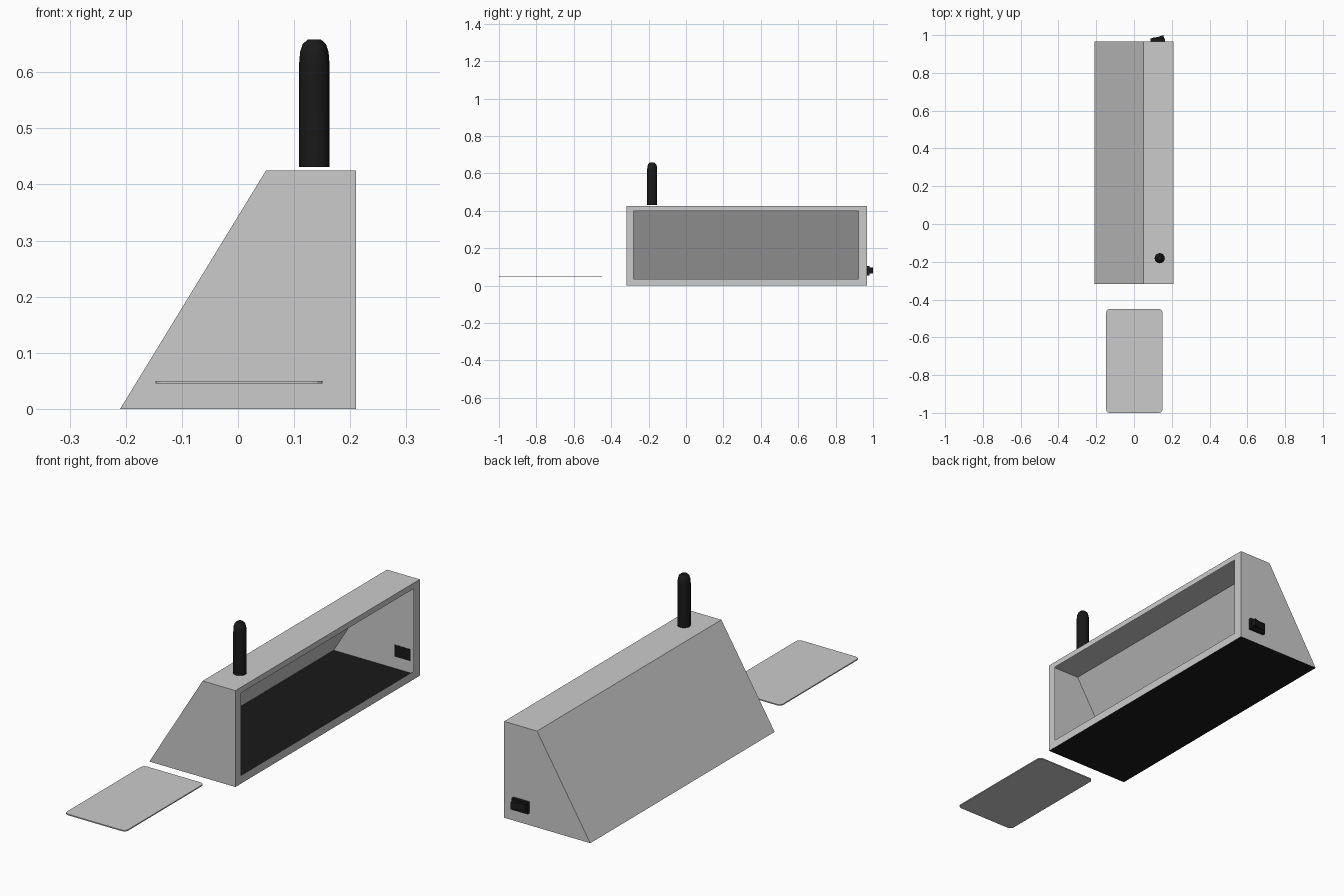
import bpy, bmesh, math

if "Cube" in bpy.data.objects:
    bpy.data.objects.remove(bpy.data.objects["Cube"])

black = bpy.data.materials.new("black")
black.diffuse_color = (0.01, 0.01, 0.01, 1)
black.use_nodes = True
black.node_tree.nodes["Principled BSDF"].inputs["Base Color"].default_value = black.diffuse_color
grey = bpy.data.materials.new("grey")


def finish(bm, name, mats=()):
    me = bpy.data.meshes.new(name)
    bm.to_mesh(me)
    bm.free()
    ob = bpy.data.objects.new(name, me)
    bpy.context.collection.objects.link(ob)
    for m in mats:
        me.materials.append(m)
    return ob


def prism(bm, outline, z0, z1):
    """Extrude an xy outline from z0 to z1."""
    f = bm.faces.new([bm.verts.new((x, y, z0)) for x, y in outline])
    r = bmesh.ops.extrude_face_region(bm, geom=[f])
    for v in r["geom"]:
        if isinstance(v, bmesh.types.BMVert):
            v.co.z = z1
    bmesh.ops.recalc_face_normals(bm, faces=bm.faces)


# Housing: thin sheet shell with a sloped back, black floor and framed opening at +x
bm = bmesh.new()
Y0, Y1 = -0.318, 0.967
profile = [(-0.21, 0), (0.21, 0), (0.21, 0.425), (0.05, 0.425)]
front = [bm.verts.new((x, Y0, z)) for x, z in profile]
back = [bm.verts.new((x, Y1, z)) for x, z in profile]
bm.faces.new(front)
bm.faces.new(back[::-1])
for i in (0, 2, 3):
    j = (i + 1) % 4
    f = bm.faces.new((front[j], front[i], back[i], back[j]))
    f.material_index = 1 if i == 0 else 0
outer = [front[1], back[1], back[2], front[2]]
inner = [bm.verts.new((0.21, y, z)) for y, z in
         [(-0.28, 0.036), (0.922, 0.036), (0.922, 0.4), (-0.28, 0.4)]]
for i in range(4):
    j = (i + 1) % 4
    bm.faces.new((outer[i], outer[j], inner[j], inner[i]))
finish(bm, "housing", [grey, black])

# Antenna: domed rod standing just above the top
bm = bmesh.new()
R, SIDES = 0.027, 16
rings = [(R, 0.431), (R, 0.616), (0.94 * R, 0.636), (0.77 * R, 0.65), (0.45 * R, 0.658)]
loops = [[bm.verts.new((0.136 + r * math.cos(2 * math.pi * k / SIDES),
                        -0.181 + r * math.sin(2 * math.pi * k / SIDES), z))
          for k in range(SIDES)] for r, z in rings]
for a, b in zip(loops, loops[1:]):
    for k in range(SIDES):
        n = (k + 1) % SIDES
        bm.faces.new((a[k], a[n], b[n], b[k]))
bm.faces.new(loops[0][::-1])
bm.faces.new(loops[-1])
antenna = finish(bm, "antenna", [black])
bpy.context.view_layer.objects.active = antenna
antenna.select_set(True)
bpy.ops.object.shade_smooth_by_angle(angle=math.radians(40))
antenna.select_set(False)

# Loose flat plate with rounded corners
bm = bmesh.new()
rad, outline = 0.018, []
for q, (x, y) in enumerate([(0.151, -0.45), (-0.147, -0.45), (-0.147, -1), (0.151, -1)]):
    sx, sy = (1 if x > 0 else -1), (1 if y > -0.7 else -1)
    for k in range(4):
        a = math.radians(90 * q + 30 * k)
        outline.append((x - sx * rad + rad * math.cos(a), y - sy * rad + rad * math.sin(a)))
prism(bm, outline, 0.045, 0.05)
finish(bm, "plate")

# Rocker switch on the rear end: bezel and tilted rocker
bm = bmesh.new()
prism(bm, [(0.087, 0.965), (0.165, 0.965), (0.165, 0.981), (0.087, 0.981)], 0.053, 0.104)
finish(bm, "switch_bezel", [black])
bm = bmesh.new()
prism(bm, [(0.093, 0.979), (0.159, 0.979), (0.156, 1.0), (0.125, 0.99), (0.093, 0.985)],
      0.064, 0.096)
finish(bm, "switch_rocker", [black])
